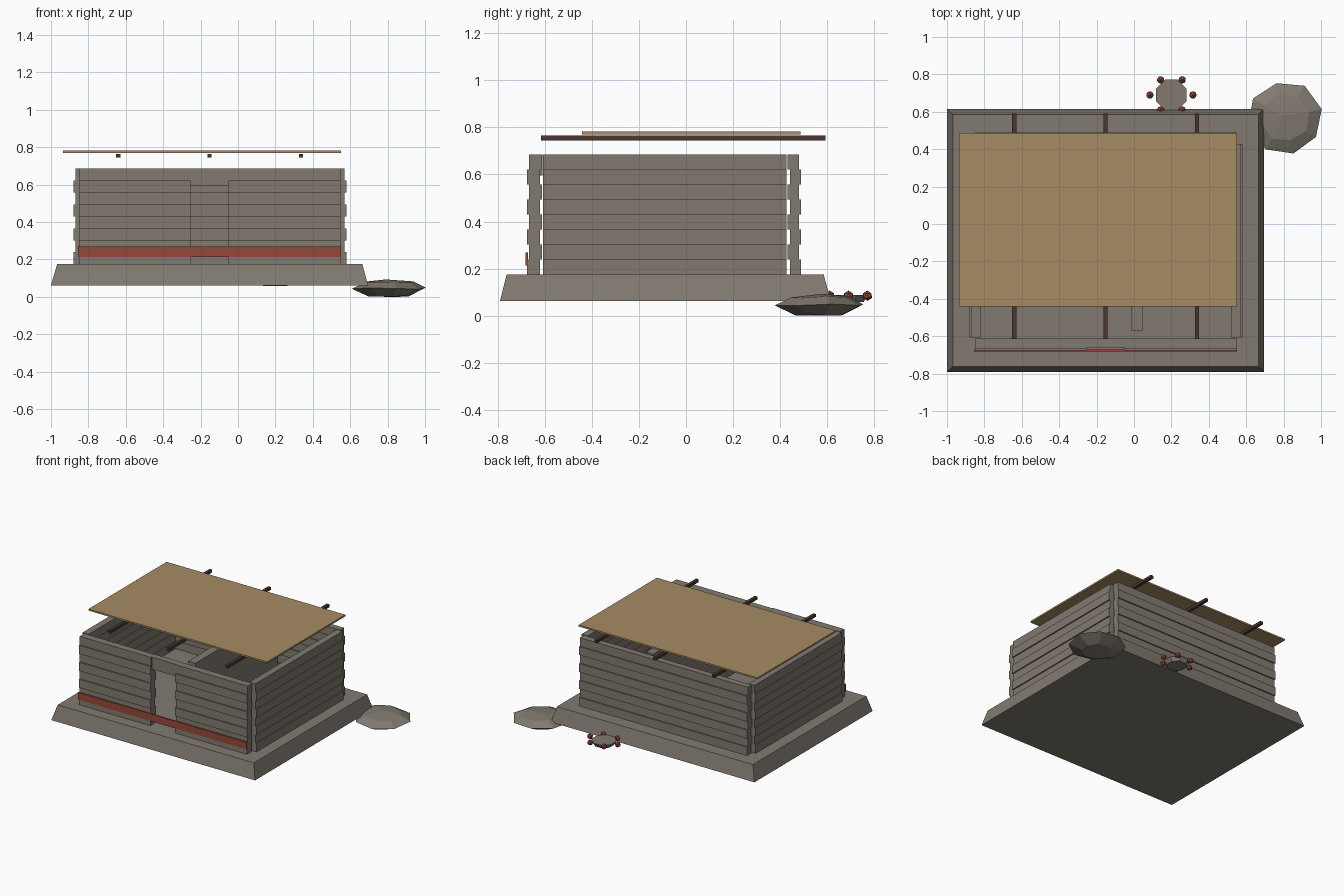
import bpy, bmesh, math, random

random.seed(4)
cube = bpy.data.objects.get("Cube")
if cube:
    bpy.data.objects.remove(cube, do_unlink=True)


def material(name, rgb):
    mat = bpy.data.materials.new(name)
    mat.use_nodes = True
    mat.diffuse_color = (*rgb, 1)
    mat.node_tree.nodes["Principled BSDF"].inputs["Base Color"].default_value = (*rgb, 1)
    return mat


GREY = material("weathered grey", (0.22, 0.195, 0.165))
STRAW = material("straw tan", (0.38, 0.265, 0.125))
RED = material("brick red", (0.30, 0.065, 0.04))
DARK = material("dark wood", (0.069, 0.037, 0.028))


def finish(name, bm, mat):
    bmesh.ops.recalc_face_normals(bm, faces=bm.faces)
    mesh = bpy.data.meshes.new(name)
    bm.to_mesh(mesh)
    bm.free()
    mesh.materials.append(mat)
    obj = bpy.data.objects.new(name, mesh)
    bpy.context.collection.objects.link(obj)
    return obj


def add_box(bm, x, y, z):
    """Add a box from three (low, high) ranges."""
    verts = bmesh.ops.create_cube(bm, size=1)["verts"]
    for v in verts:
        v.co = [r[0] if c < 0 else r[1] for c, r in zip(v.co, (x, y, z))]
    return verts


def box(name, mat, x, y, z):
    bm = bmesh.new()
    add_box(bm, x, y, z)
    return finish(name, bm, mat)


# Sloped foundation, narrower at the top
bm = bmesh.new()
for v in add_box(bm, (-1, 0.695), (-0.79, 0.615), (0.062, 0.175)):
    if v.co.z > 0.1:
        v.co.x += 0.033 if v.co.x < 0 else -0.03
        v.co.y += 0.028 if v.co.y < 0 else -0.03
finish("foundation", bm, GREY)

# Plank walls: every second course stands slightly proud
FLOOR, TOP, COURSES = 0.175, 0.685, 8
STEP = (TOP - FLOOR) / COURSES


def plank_wall(name, along, across, axis, outward):
    bm = bmesh.new()
    for i in range(COURSES):
        shift = outward * 0.009 * (i % 2 == 0)
        depth = (across[0] + shift, across[1] + shift)
        z = (FLOOR + i * STEP, FLOOR + (i + 1) * STEP)
        x, y = (along, depth) if axis == "x" else (depth, along)
        add_box(bm, x, y, z)
    return finish(name, bm, GREY)


plank_wall("front_wall_right", (-0.85, -0.255), (-0.667, -0.612), "x", -1)
plank_wall("front_wall_left", (-0.05, 0.547), (-0.667, -0.612), "x", -1)
plank_wall("back_wall", (-0.85, 0.547), (0.432, 0.48), "x", 1)
plank_wall("right_wall", (-0.607, 0.427), (-0.87, -0.82), "y", -1)
plank_wall("left_wall", (-0.607, 0.427), (0.52, 0.57), "y", 1)
box("door_lintel", GREY, (-0.255, -0.05), (-0.66, -0.61), (0.595, TOP))
box("inner_partition", GREY, (-0.015, 0.045), (-0.57, 0.41), (FLOOR, TOP))

# Painted band across the front
box("front_band", RED, (-0.855, 0.55), (-0.682, -0.672), (0.214, 0.268))

# Floating flat roof on three rafters
box("roof_panel", STRAW, (-0.935, 0.552), (-0.442, 0.487), (0.77, 0.782))
for x in (-0.64, -0.152, 0.336):
    box("rafter", DARK, (x - 0.011, x + 0.011), (-0.615, 0.592), (0.744, 0.765))

# Flattened boulder at the back left corner: faceted rings and a peak
bm = bmesh.new()
SIDES = 8
rings = []
for radius, z in ((0.11, 0.003), (0.198, 0.045), (0.13, 0.078)):
    ring = []
    for i in range(SIDES):
        a = math.tau * (i + 0.3) / SIDES
        r = radius * random.uniform(0.93, 1.04)
        ring.append(bm.verts.new((0.807 + r * math.cos(a), 0.567 + r * math.sin(a),
                                  z + random.uniform(-0.003, 0.006))))
    rings.append(ring)
base = bm.verts.new((0.81, 0.57, 0))
peak = bm.verts.new((0.79, 0.58, 0.093))
for i in range(SIDES):
    j = (i + 1) % SIDES
    bm.faces.new((base, rings[0][j], rings[0][i]))
    bm.faces.new((peak, rings[2][i], rings[2][j]))
    for low, high in zip(rings, rings[1:]):
        bm.faces.new((low[i], low[j], high[j], high[i]))
finish("boulder", bm, GREY)

# Fire pit slab with a ring of six red stones
bm = bmesh.new()
bmesh.ops.create_cone(bm, cap_ends=True, segments=8, radius1=0.07, radius2=0.088, depth=0.03)
slab = finish("fire_pit_slab", bm, GREY)
slab.location = (0.2, 0.69, 0.073)
slab.rotation_euler.z = math.pi / 8
for i in range(6):
    a = math.tau * i / 6
    bm = bmesh.new()
    bmesh.ops.create_icosphere(bm, subdivisions=1, radius=0.022)
    stone = finish("fire_pit_stone", bm, RED)
    stone.location = (0.2 + 0.115 * math.cos(a), 0.69 + 0.093 * math.sin(a), 0.085)
    stone.rotation_euler.z = a
